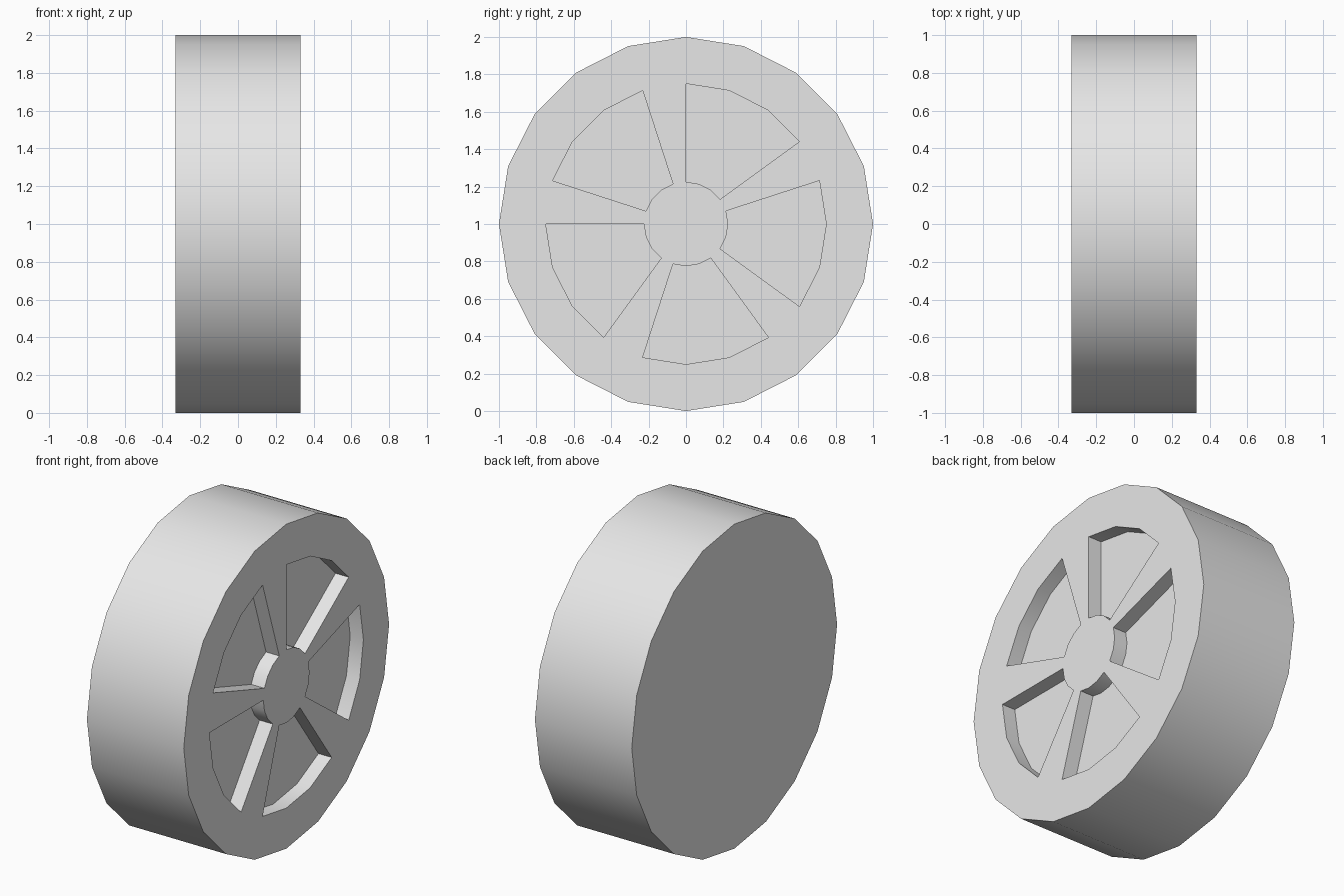
import bpy, bmesh
from math import sin, cos, pi, radians

if "Cube" in bpy.data.objects:
    bpy.data.objects.remove(bpy.data.objects["Cube"], do_unlink=True)

SIDES = 20
HALF_WIDTH = 0.33
POCKET_DEPTH = 0.09
HUB_R, POCKET_R, TYRE_R = 0.225, 0.75, 1.0

grey = bpy.data.materials.new("light_grey")
grey.use_nodes = True
colour = (0.8, 0.8, 0.8, 1)
grey.diffuse_color = colour
grey.node_tree.nodes["Principled BSDF"].inputs["Base Color"].default_value = colour

bm = bmesh.new()


def ring(radius, x):
    angles = [2 * pi * i / SIDES for i in range(SIDES)]
    return [bm.verts.new((x, radius * sin(a), 1 + radius * cos(a))) for a in angles]


def bridge(a, b):
    faces = []
    for i in range(SIDES):
        j = (i + 1) % SIDES
        faces.append(bm.faces.new((a[i], a[j], b[j], b[i])))
    return faces


# Outer face, tread and plain back
back = ring(TYRE_R, -HALF_WIDTH)
tyre = ring(TYRE_R, HALF_WIDTH)
rim = ring(POCKET_R, HALF_WIDTH)
hub = ring(HUB_R, HALF_WIDTH)
bm.faces.new(back)
bm.faces.new(hub)
bridge(back, tyre)
bridge(tyre, rim)
sectors = bridge(rim, hub)

# Five pockets of three sectors each, leaving every fourth sector as a spoke
pockets = [f for i, f in enumerate(sectors) if i % 4 != 3]
result = bmesh.ops.extrude_face_region(bm, geom=pockets)
floor_verts = [g for g in result["geom"] if isinstance(g, bmesh.types.BMVert)]
bmesh.ops.translate(bm, verts=floor_verts, vec=(-POCKET_DEPTH, 0, 0))
bmesh.ops.delete(bm, geom=[f for f in pockets if f.is_valid], context="FACES")
bmesh.ops.recalc_face_normals(bm, faces=bm.faces)

mesh = bpy.data.meshes.new("wheel")
bm.to_mesh(mesh)
bm.free()
mesh.materials.append(grey)
wheel = bpy.data.objects.new("wheel", mesh)
bpy.context.collection.objects.link(wheel)

# Smooth tread, sharp rim and pocket edges
bpy.ops.object.select_all(action="DESELECT")
wheel.select_set(True)
bpy.context.view_layer.objects.active = wheel
bpy.ops.object.shade_smooth_by_angle(angle=radians(30))
